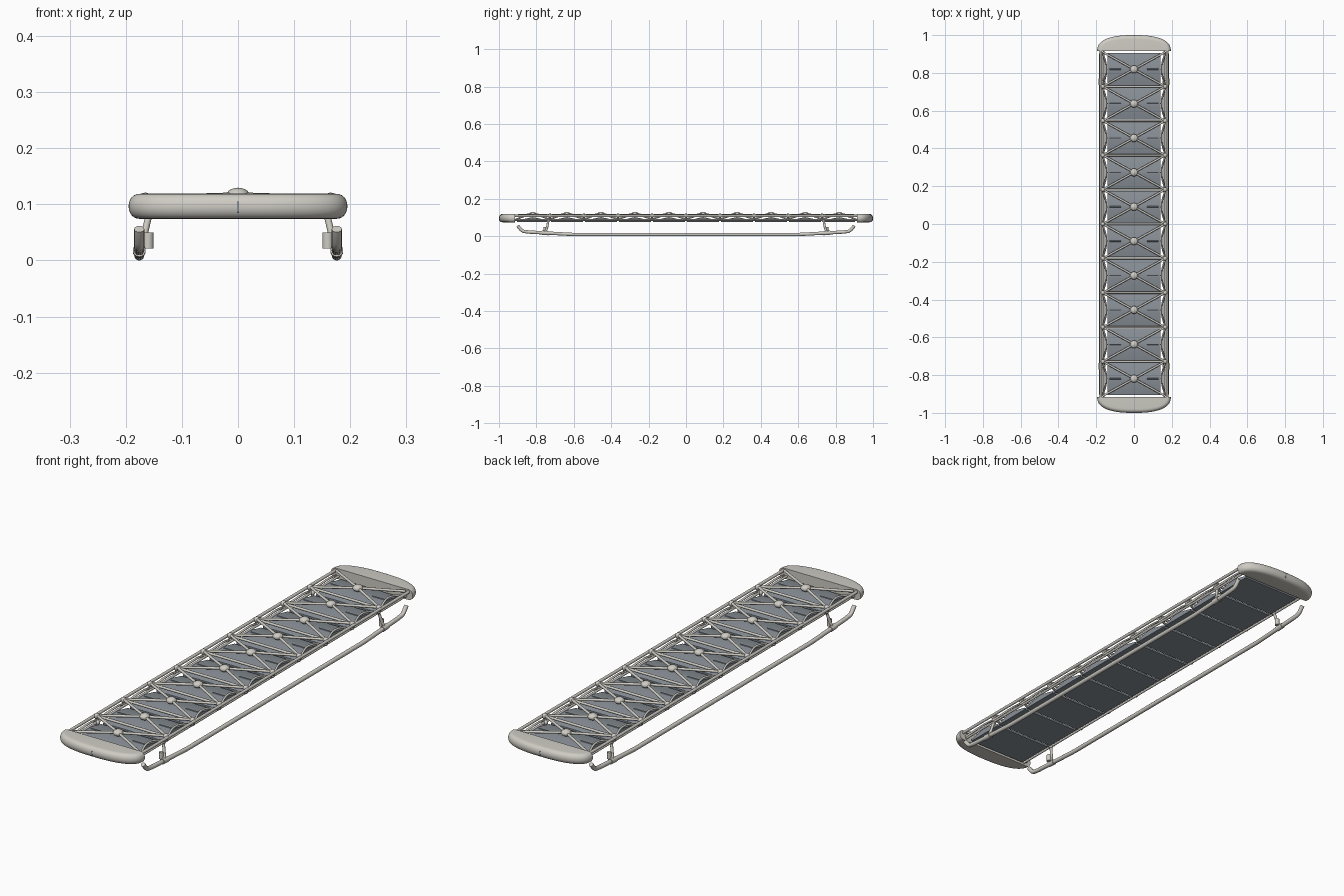
import bpy, bmesh, math
from mathutils import Vector, Matrix

if "Cube" in bpy.data.objects:
    bpy.data.objects.remove(bpy.data.objects["Cube"])


def material(name, rgb):
    m = bpy.data.materials.new(name)
    m.diffuse_color = (*rgb, 1)
    m.use_nodes = True
    m.node_tree.nodes["Principled BSDF"].inputs["Base Color"].default_value = m.diffuse_color
    return m


LIGHT = material("warm_grey", (0.62, 0.60, 0.55))
DARK = material("slate", (0.25, 0.28, 0.31))


def finish(name, bm, mat, angle=40):
    bmesh.ops.recalc_face_normals(bm, faces=bm.faces)
    me = bpy.data.meshes.new(name)
    bm.to_mesh(me)
    bm.free()
    ob = bpy.data.objects.new(name, me)
    bpy.context.collection.objects.link(ob)
    me.materials.append(mat)
    bpy.ops.object.select_all(action='DESELECT')
    ob.select_set(True)
    bpy.context.view_layer.objects.active = ob
    bpy.ops.object.shade_smooth_by_angle(angle=math.radians(angle))
    return ob


def loft(bm, rings):
    vs = [[bm.verts.new(p) for p in r] for r in rings]
    n = len(vs[0])
    for a, b in zip(vs, vs[1:]):
        for i in range(n):
            bm.faces.new((a[i], a[(i + 1) % n], b[(i + 1) % n], b[i]))
    bm.faces.new(vs[0][::-1])
    bm.faces.new(vs[-1])


def tube(bm, pts, r, sides=12):
    pts = [Vector(p) for p in pts]
    rings = []
    for i, p in enumerate(pts):
        t = (pts[min(i + 1, len(pts) - 1)] - pts[max(i - 1, 0)]).normalized()
        ref = Vector((0, 0, 1)) if abs(t.z) < 0.9 else Vector((0, 1, 0))
        u = t.cross(ref).normalized()
        v = t.cross(u)
        rings.append([p + r * (math.cos(a) * u + math.sin(a) * v)
                      for a in (2 * math.pi * k / sides for k in range(sides))])
    loft(bm, rings)


def ball(bm, p, r, zs=1.0):
    bmesh.ops.create_uvsphere(bm, u_segments=16, v_segments=10, radius=r,
                              matrix=Matrix.Translation(p) @ Matrix.Diagonal((1, 1, zs, 1)))


BAYS, END = 10, 0.91
STEP = 2 * END / BAYS
ys = [-END + STEP * i for i in range(BAYS + 1)]
mids = [y + STEP / 2 for y in ys[:-1]]

# Rounded end caps
for s, name in ((-1, "front_end_cap"), (1, "back_end_cap")):
    bm = bmesh.new()
    rings = []
    for k in range(13):
        f = math.pi * (k / 12 - 0.5)
        inset = 0.022 * (1 - max(math.cos(f), 0) ** 0.8)
        z = 0.0965 + 0.0225 * math.sin(f)
        ring = []
        for j in range(41):
            a = math.pi * j / 40
            c, d = math.cos(a), math.sin(a)
            x = (0.195 - inset) * math.copysign(abs(c) ** 0.8, c)
            y = 0.915 + (0.085 - inset) * max(d, 0) ** 0.8
            ring.append((x, s * y, z))
        rings.append(ring)
    loft(bm, rings)
    finish(name, bm, LIGHT)

    # Narrow latch slot on the outer face
    bm = bmesh.new()
    bmesh.ops.create_cube(bm, size=1, matrix=Matrix.Translation((0, s * 0.998, 0.095))
                          @ Matrix.Diagonal((0.004, 0.006, 0.02, 1)))
    finish(name + "_latch", bm, DARK)

# Long side rails
bm = bmesh.new()
for s in (-1, 1):
    tube(bm, [(s * 0.175, -0.93, 0.108), (s * 0.175, 0.93, 0.108)], 0.0065)
    tube(bm, [(s * 0.160, -0.93, 0.086), (s * 0.160, 0.93, 0.086)], 0.005)
finish("side_rails", bm, LIGHT)

# Cross bars with joints
bm = bmesh.new()
for y in ys[1:-1]:
    tube(bm, [(-0.178, y, 0.109), (0.178, y, 0.109)], 0.0055)
    for s in (-1, 1):
        ball(bm, (s * 0.165, y, 0.109), 0.012)
        tube(bm, [(s * 0.175, y, 0.108), (s * 0.160, y, 0.086)], 0.005)
finish("cross_bars", bm, LIGHT)

# Diagonal braces meeting at domed hubs
bm = bmesh.new()
for m in mids:
    ball(bm, (0, m, 0.116), 0.021, 0.65)
    for sx in (-1, 1):
        for sy in (-1, 1):
            tube(bm, [(sx * 0.165, m + sy * STEP / 2, 0.111), (0, m, 0.116)], 0.0055)
finish("diagonal_braces", bm, LIGHT)

# Bowed side braces, one per bay and side
bm = bmesh.new()
for m in mids:
    for s in (-1, 1):
        pts = []
        for k in range(13):
            t = k / 12
            h = math.sin(math.pi * t)
            pts.append((s * (0.168 - 0.022 * h), m + (t - 0.5) * STEP, 0.089 + 0.024 * h))
        tube(bm, pts, 0.0045, 10)
finish("bowed_side_braces", bm, LIGHT)

# Deck panels with a low ridge
bm = bmesh.new()
for m in mids:
    h = STEP / 2 - 0.006
    prof = [(-h, 0.075), (h, 0.075), (h, 0.083), (0.015, 0.099), (-0.015, 0.099), (-h, 0.083)]
    loft(bm, [[(x, m + y, z) for y, z in prof] for x in (-0.14, 0.14)])
finish("deck_panels", bm, DARK, 20)

# Crease ribs on each panel
bm = bmesh.new()
for m in mids:
    for s in (-1, 1):
        tube(bm, [(s * 0.07, m, 0.099), (s * 0.13, m, 0.099)], 0.003, 8)
finish("panel_ribs", bm, DARK)

# Skid runners with upturned ends
half = [(0, 0.009), (0.60, 0.009), (0.64, 0.011), (0.84, 0.022),
        (0.87, 0.026), (0.882, 0.034), (0.90, 0.056)]
path = [(-y, z) for y, z in half[:0:-1]] + half
bm = bmesh.new()
for s in (-1, 1):
    tube(bm, [(s * 0.176, y, z) for y, z in path], 0.009, 14)
finish("skid_runners", bm, LIGHT)

# Legs with clamps and dampers
bm = bmesh.new()
for sx in (-1, 1):
    for sy in (-1, 1):
        tube(bm, [(sx * 0.157, sy * 0.735, 0.088), (sx * 0.166, sy * 0.742, 0.05),
                  (sx * 0.176, sy * 0.752, 0.017)], 0.006)
        tube(bm, [(sx * 0.160, sy * 0.752, 0.021), (sx * 0.160, sy * 0.752, 0.050)], 0.0095, 16)
        tube(bm, [(sx * 0.176, sy * 0.735, 0.016), (sx * 0.176, sy * 0.77, 0.018)], 0.0115, 16)
        ball(bm, (sx * 0.157, sy * 0.735, 0.086), 0.010)
finish("legs", bm, LIGHT)
